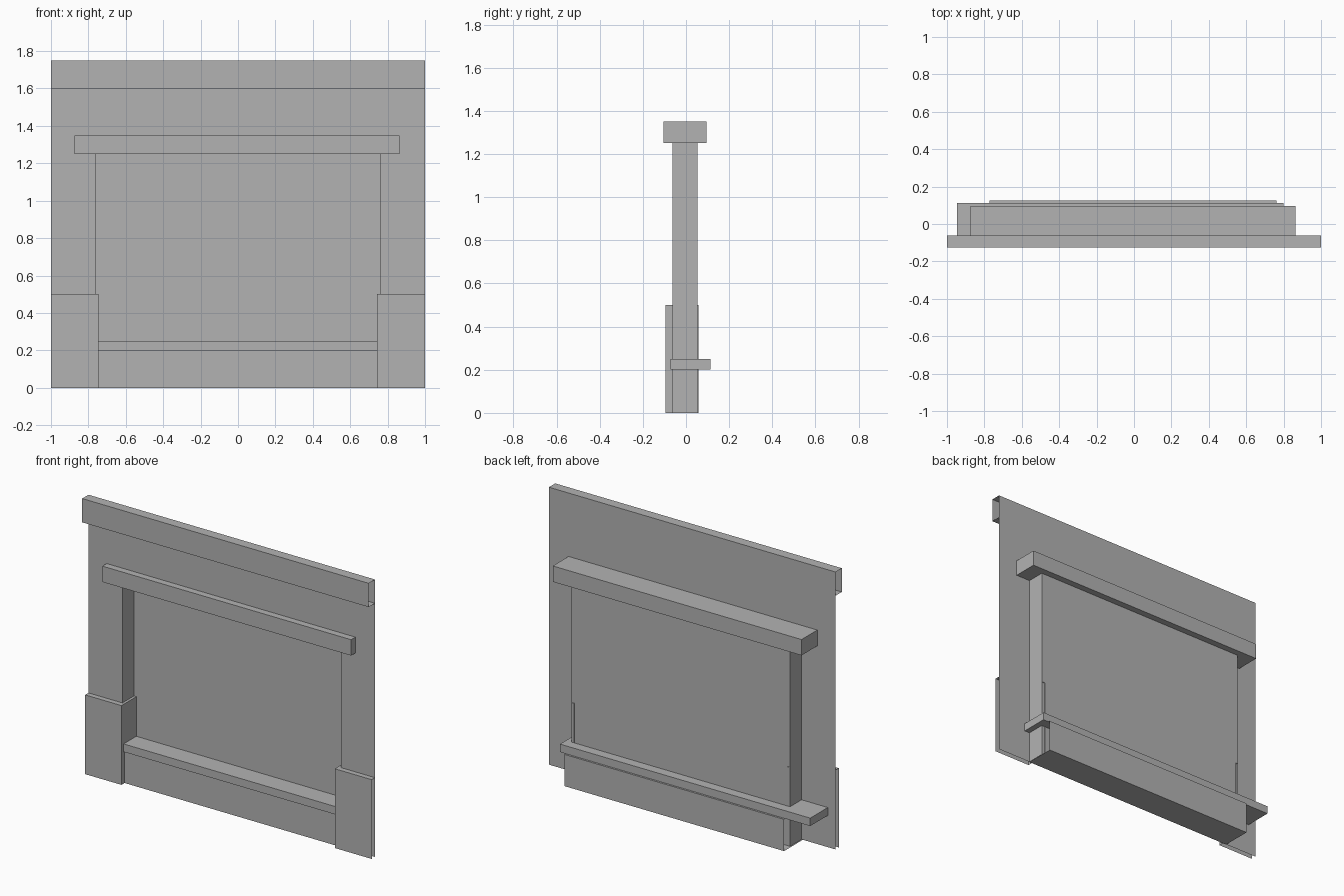
import bpy
import bmesh
from mathutils import Vector

cube = bpy.data.objects.get("Cube")
if cube:
    bpy.data.objects.remove(cube, do_unlink=True)

GREY = (0.45, 0.45, 0.45, 1.0)
mat = bpy.data.materials.new("plain grey")
mat.use_nodes = True
mat.diffuse_color = GREY
mat.node_tree.nodes["Principled BSDF"].inputs["Base Color"].default_value = GREY


def finish(name, bm):
    mesh = bpy.data.meshes.new(name)
    bm.to_mesh(mesh)
    bm.free()
    mesh.materials.append(mat)
    obj = bpy.data.objects.new(name, mesh)
    bpy.context.collection.objects.link(obj)
    return obj


def plate(name, points):
    """One flat face through the given outline."""
    bm = bmesh.new()
    bm.faces.new([bm.verts.new(p) for p in points])
    return finish(name, bm)


def sheet(name, path, sweep):
    """Open folded sheet: a path swept along a vector."""
    bm = bmesh.new()
    start = [bm.verts.new(p) for p in path]
    end = [bm.verts.new(Vector(p) + Vector(sweep)) for p in path]
    for i in range(len(path) - 1):
        bm.faces.new((start[i], start[i + 1], end[i + 1], end[i]))
    bmesh.ops.remove_doubles(bm, verts=bm.verts, dist=0.0001)
    return finish(name, bm)


def box(name, low, high):
    bm = bmesh.new()
    bmesh.ops.create_cube(bm, size=1)
    low, high = Vector(low), Vector(high)
    for v in bm.verts:
        v.co = (low + high) / 2 + v.co * (high - low)
    return finish(name, bm)


HALF = 1.0          # half width of the wall
OPEN = 0.763        # half width of the recess
WALL_Y = -0.062
TOP = 1.75
LINTEL_Z = 1.25
BACK_Y = 0.053

# Wall sheet with the recess opening
plate("wall", [(x, WALL_Y, z) for x, z in (
    (-HALF, 0), (-OPEN, 0), (-OPEN, LINTEL_Z), (OPEN, LINTEL_Z),
    (OPEN, 0), (HALF, 0), (HALF, TOP), (-HALF, TOP))])

# Recess sides and back
sheet("recess", [(-OPEN, WALL_Y, 0), (-OPEN, BACK_Y, 0),
                 (OPEN, BACK_Y, 0), (OPEN, WALL_Y, 0)], (0, 0, LINTEL_Z))

# Open-ended band along the top of the wall
sheet("top_band", [(-HALF, y, z) for y, z in (
    (WALL_Y, TOP), (-0.125, TOP), (-0.125, 1.6), (WALL_Y, 1.6))],
    (2 * HALF, 0, 0))

# Beam over the recess
box("beam", (-0.873, -0.105, LINTEL_Z), (0.863, 0.095, 1.35))

# Low open-ended base and the sill on it
sheet("base", [(-0.772, y, z) for y, z in (
    (0.125, 0.2), (-0.064, 0.2), (-0.064, 0), (0.125, 0), (0.125, 0.2))],
    (1.534, 0, 0))
box("sill", (-0.946, -0.073, 0.2), (0.8, 0.113, 0.25))

# Pillar feet that wrap into the recess
FOOT_Y, FOOT_BACK, FOOT_Z = -0.095, 0.057, 0.5
for side, label, inner in ((-1, "right", 0.747), (1, "left", 0.742)):
    path = [(HALF, FOOT_Y), (inner, FOOT_Y), (inner, FOOT_BACK)]
    cap = path + [(OPEN, FOOT_BACK), (OPEN, WALL_Y), (HALF, WALL_Y)]
    if side > 0:
        path.reverse()
        cap.reverse()
    sheet(label + "_foot", [(side * x, y, 0) for x, y in path], (0, 0, FOOT_Z))
    plate(label + "_foot_top", [(side * x, y, FOOT_Z) for x, y in cap])
